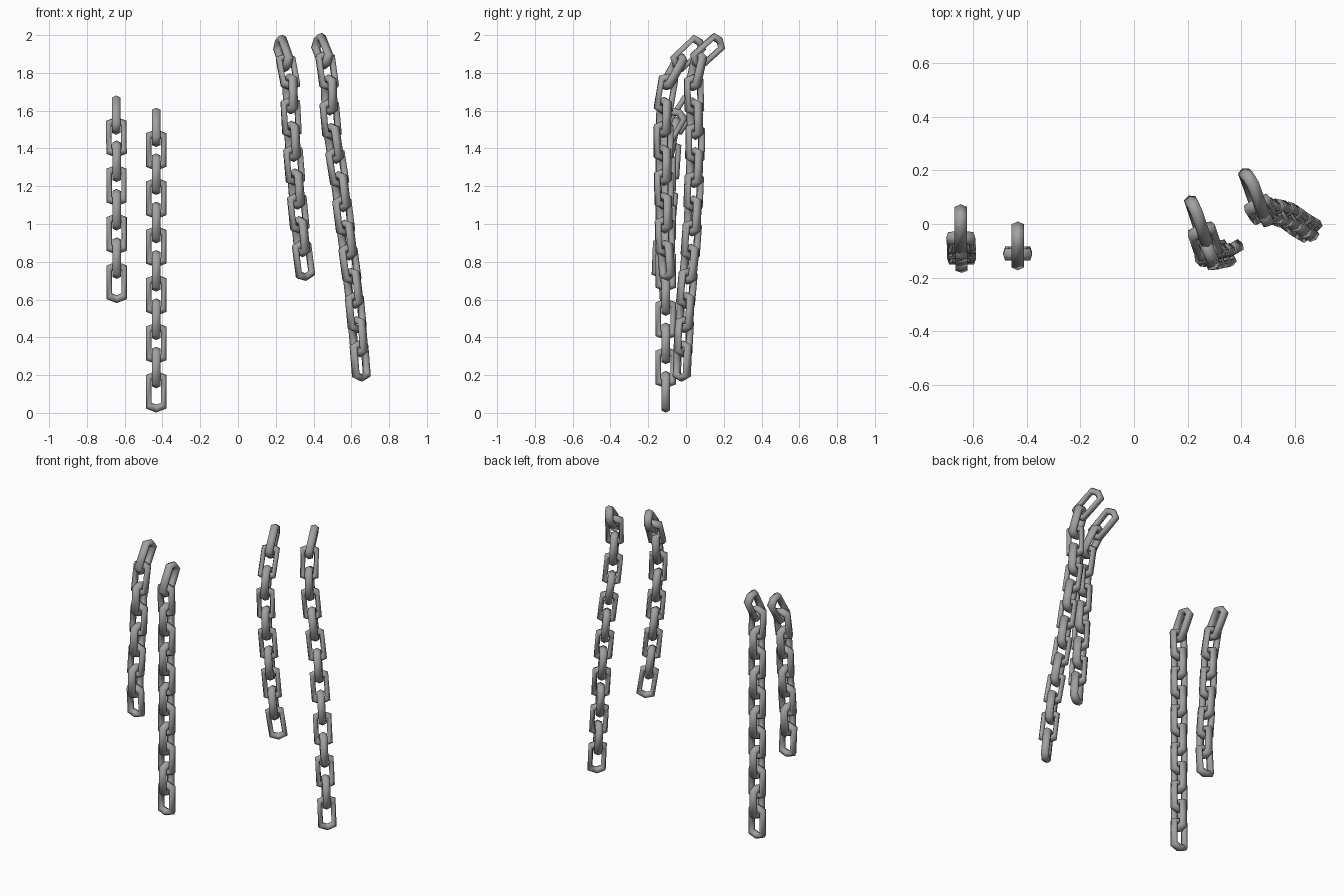
import bpy, bmesh, math
from mathutils import Vector, Matrix

if "Cube" in bpy.data.objects:
    bpy.data.objects.remove(bpy.data.objects["Cube"])

steel = bpy.data.materials.new("worn_grey_steel")
steel.diffuse_color = (0.36, 0.36, 0.36, 1)
steel.use_nodes = True
steel.node_tree.nodes["Principled BSDF"].inputs["Base Color"].default_value = steel.diffuse_color

# One link: six-cornered elongated ring (centre x, centre z, half-size x, half-size z)
RING = [(0.0395, 0.074, 0.0145, 0.015), (0, 0.089, 0, 0.021),
        (-0.0395, 0.074, -0.0145, 0.015), (-0.0395, -0.074, -0.0145, -0.015),
        (0, -0.089, 0, -0.021), (0.0395, -0.074, 0.0145, -0.015)]
SIDES = 6
THICK = 0.026


def add_link(bm, matrix):
    rings = []
    for cx, cz, hx, hz in RING:
        ring = []
        for k in range(SIDES):
            a = 2 * math.pi * k / SIDES
            p = Vector((cx + hx * math.cos(a), THICK * math.sin(a), cz + hz * math.cos(a)))
            ring.append(bm.verts.new(matrix @ p))
        rings.append(ring)
    for i, r in enumerate(rings):
        s = rings[(i + 1) % len(rings)]
        for k in range(SIDES):
            n = (k + 1) % SIDES
            f = bm.faces.new((r[k], r[n], s[n], s[k]))
            f.smooth = True


def joints_on_path(path, count):
    """Evenly spaced joints, from the top of the path to its bottom."""
    pts = [Vector(p) for p in path]
    lens = [(b - a).length for a, b in zip(pts, pts[1:])]
    out = []
    for i in range(count + 1):
        d = sum(lens) * i / count
        for j, l in enumerate(lens):
            if d <= l or j == len(lens) - 1:
                out.append(pts[j].lerp(pts[j + 1], min(d / l, 1)))
                break
            d -= l
    return out


def chain(name, path, count, turn_top, turn_bottom):
    bm = bmesh.new()
    joints = joints_on_path(path, count)
    for i in range(count):
        top, low = joints[i], joints[i + 1]
        axis = (top - low).normalized()
        # neighbouring links are turned a quarter; the lowest one faces front
        turn = turn_top + (turn_bottom - turn_top) * i / (count - 1)
        ang = math.radians(turn + (90 if (count - 1 - i) % 2 else 0))
        side = Vector((math.cos(ang), math.sin(ang), 0))
        side = (side - axis * side.dot(axis)).normalized()
        m = Matrix((side, axis.cross(side), axis)).transposed().to_4x4()
        m.translation = (top + low) / 2
        add_link(bm, m)
    bmesh.ops.recalc_face_normals(bm, faces=bm.faces)
    me = bpy.data.meshes.new(name)
    bm.to_mesh(me)
    bm.free()
    me.materials.append(steel)
    bpy.context.collection.objects.link(bpy.data.objects.new(name, me))


# Left pair hangs straight
chain("short_left_chain",
      [(-.645, .015, 1.63), (-.645, -.055, 1.523), (-.643, -.08, 1.4),
       (-.643, -.10, 1.1), (-.642, -.13, .8), (-.642, -.118, .627)], 8, 0, 0)
chain("long_left_chain",
      [(-.433, -.05, 1.567), (-.433, -.113, 1.456), (-.433, -.107, 1.33),
       (-.433, -.107, .048)], 12, 0, 0)

# Right pair leans outwards and is turned
chain("short_right_chain",
      [(.225, .055, 1.945), (.255, -.035, 1.86), (.275, -.095, 1.755),
       (.278, -.118, 1.62), (.29, -.12, 1.4), (.315, -.115, 1.1),
       (.335, -.112, .9), (.355, -.10, .745)], 10, 22, 30)
chain("long_right_chain",
      [(.43, .16, 1.955), (.462, .07, 1.88), (.48, .04, 1.76), (.485, .045, 1.6),
       (.50, .05, 1.45), (.53, .045, 1.28), (.575, .03, .92), (.615, .0, .62),
       (.64, -.015, .36), (.652, -.022, .21)], 14, 27, 42)
